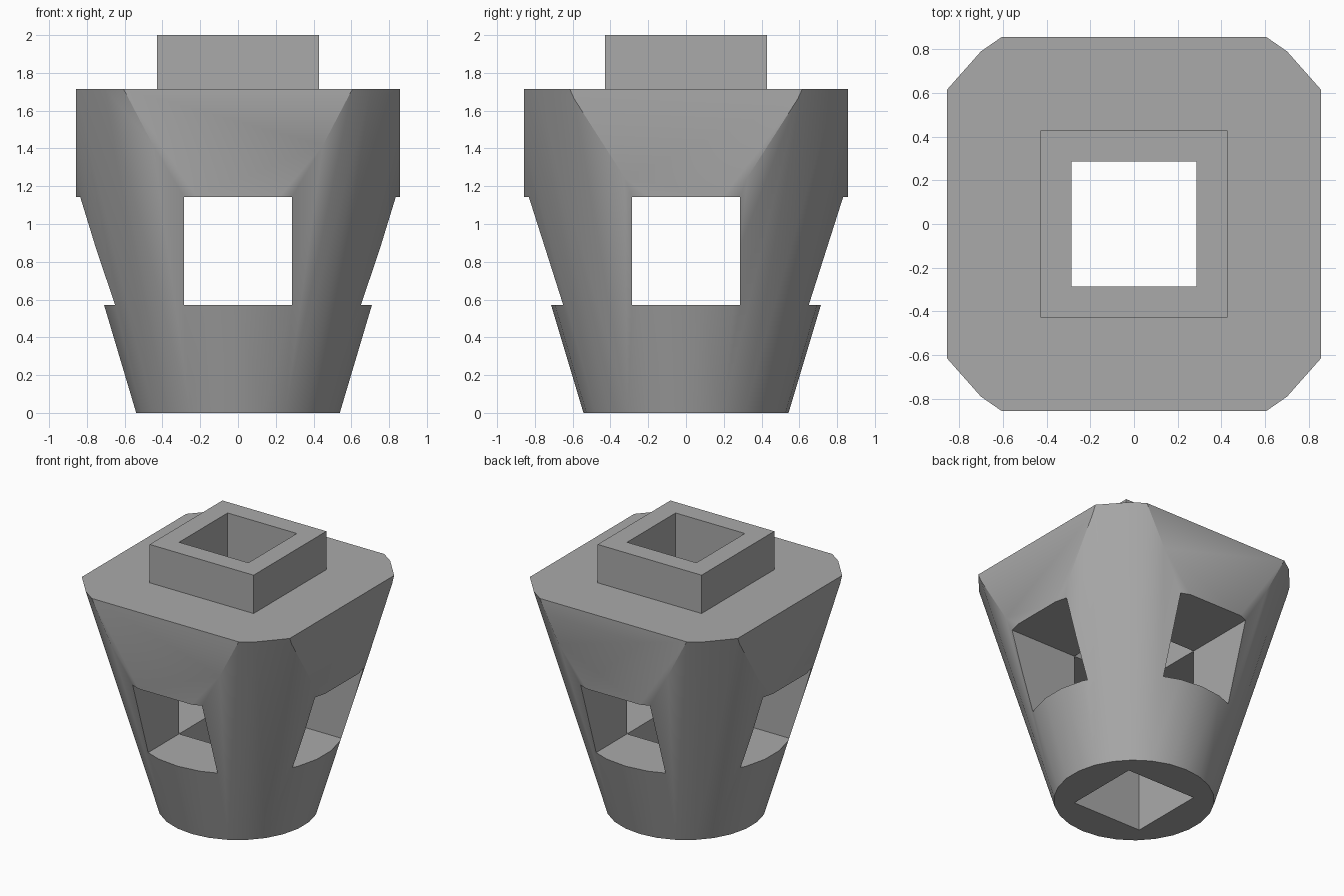
import bpy
import math

if "Cube" in bpy.data.objects:
    bpy.data.objects.remove(bpy.data.objects["Cube"], do_unlink=True)

U = 1 / 7  # one grid unit of the brick

grey = bpy.data.materials.new("light_grey")
grey.use_nodes = True
colour = (0.4, 0.4, 0.4, 1)
grey.diffuse_color = colour
grey.node_tree.nodes["Principled BSDF"].inputs["Base Color"].default_value = colour


def box(name, half_x, half_y, z0, z1, cutter=False):
    """Upright box centred on the z axis, sizes in units."""
    bpy.ops.mesh.primitive_cube_add(size=1, location=(0, 0, (z0 + z1) / 2 * U))
    obj = bpy.context.object
    obj.name = name
    obj.scale = (2 * half_x * U, 2 * half_y * U, (z1 - z0) * U)
    bpy.ops.object.transform_apply(location=True, rotation=True, scale=True)
    obj.data.materials.append(grey)
    if cutter:
        obj.hide_render = True
    return obj


def combine(target, tool, operation):
    """Apply a boolean and drop the tool object."""
    mod = target.modifiers.new(operation.lower(), 'BOOLEAN')
    mod.operation = operation
    mod.solver = 'EXACT'
    mod.object = tool
    bpy.context.view_layer.objects.active = target
    bpy.ops.object.modifier_apply(modifier=mod.name)
    bpy.data.objects.remove(tool, do_unlink=True)


# Tapered body, with a vertex on the front and back axis
bpy.ops.mesh.primitive_cone_add(vertices=26, radius1=3.8 * U, radius2=7.4 * U,
                                depth=12 * U, location=(0, 0, 6 * U))
body = bpy.context.object
body.name = "tapered_body"
body.data.materials.append(grey)

# Trim the flare to a square, then add the square stud
combine(body, box("square_trim", 6, 6, -1, 13, True), 'INTERSECT')
combine(body, box("top_stud", 3, 3, 11, 14), 'UNION')

# Square shaft and crossing side windows
combine(body, box("shaft_cutter", 2, 2, -1, 15, True), 'DIFFERENCE')
combine(body, box("side_window_cutter", 9, 2, 4, 8, True), 'DIFFERENCE')
combine(body, box("front_window_cutter", 2, 9, 4, 8, True), 'DIFFERENCE')

# Soft cone shading with crisp cut edges
bpy.ops.object.select_all(action='DESELECT')
body.select_set(True)
bpy.context.view_layer.objects.active = body
bpy.ops.object.shade_smooth_by_angle(angle=math.radians(30))
